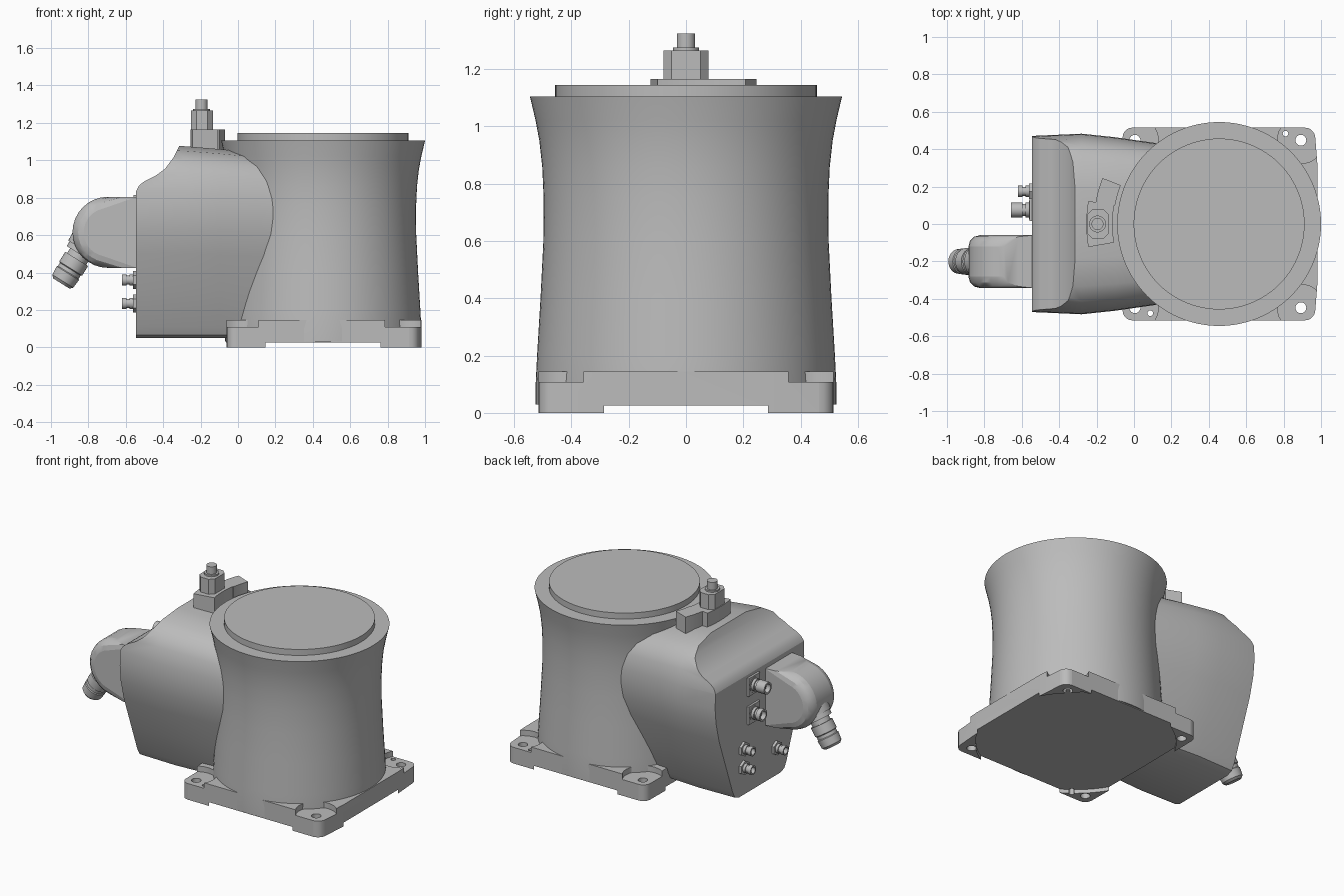
import bpy, bmesh, math
from mathutils import Vector, Matrix

if "Cube" in bpy.data.objects:
    bpy.data.objects.remove(bpy.data.objects["Cube"])

grey = bpy.data.materials.new("cast_grey")
grey.use_nodes = True
COLOUR = (0.5, 0.5, 0.5, 1)
grey.diffuse_color = COLOUR
grey.node_tree.nodes["Principled BSDF"].inputs["Base Color"].default_value = COLOUR


def finish(name, bm, angle=30):
    bmesh.ops.recalc_face_normals(bm, faces=bm.faces)
    mesh = bpy.data.meshes.new(name)
    bm.to_mesh(mesh)
    bm.free()
    mesh.materials.append(grey)
    ob = bpy.data.objects.new(name, mesh)
    bpy.context.collection.objects.link(ob)
    smooth(ob, angle)
    return ob


def activate(ob):
    bpy.ops.object.select_all(action='DESELECT')
    ob.select_set(True)
    bpy.context.view_layer.objects.active = ob


def smooth(ob, angle=30):
    activate(ob)
    bpy.ops.object.shade_smooth_by_angle(angle=math.radians(angle))


def loft(name, rings, angle=30):
    """Skin a list of equally long closed rings and cap both ends."""
    bm = bmesh.new()
    rows = [[bm.verts.new(p) for p in ring] for ring in rings]
    n = len(rows[0])
    for a, b in zip(rows, rows[1:]):
        for i in range(n):
            j = (i + 1) % n
            bm.faces.new((a[i], a[j], b[j], b[i]))
    bm.faces.new(rows[0])
    bm.faces.new(rows[-1])
    return finish(name, bm, angle)


def lathe(name, profile, origin, axis=(0, 0, 1), sides=32):
    """Turn (radius, height) points around an axis."""
    turn = Vector((0, 0, 1)).rotation_difference(Vector(axis)).to_matrix()
    rings = []
    for r, h in profile:
        ring = []
        for i in range(sides):
            t = math.tau * i / sides
            ring.append(Vector(origin) + turn @ Vector((r * math.cos(t), r * math.sin(t), h)))
        rings.append(ring)
    return loft(name, rings)


def slab(name, outline, z0, z1):
    return loft(name, [[(x, y, z) for x, y in outline] for z in (z0, z1)])


def side_slab(name, outline, y0, y1):
    return loft(name, [[(x, y, z) for x, z in outline] for y in (y0, y1)])


def bevel(ob, width, segments, test):
    """Round only the edges that pass a test."""
    bm = bmesh.new()
    bm.from_mesh(ob.data)
    edges = [e for e in bm.edges if test(e.verts[0].co, e.verts[1].co)]
    bmesh.ops.bevel(bm, geom=edges, offset=width, segments=segments, profile=0.5, affect='EDGES')
    bm.to_mesh(ob.data)
    bm.free()
    smooth(ob)


def cut(ob, cutters):
    for c in cutters:
        c.hide_render = True
        mod = ob.modifiers.new("cut", 'BOOLEAN')
        mod.object, mod.operation, mod.solver = c, 'DIFFERENCE', 'EXACT'
        activate(ob)
        bpy.ops.object.modifier_apply(modifier=mod.name)
        bpy.data.objects.remove(c)
    smooth(ob)


def upright(a, b):
    return abs(a.z - b.z) > 0.01 and (a - b).xy.length < 0.001


CX = 0.455

# Waisted column with a raised mounting disc
lathe("column", [(0.525, 0.03), (0.525, 0.1), (0.52, 0.2), (0.508, 0.4), (0.498, 0.6),
                 (0.497, 0.75), (0.502, 0.86), (0.512, 0.95), (0.525, 1.02), (0.545, 1.105)],
      (CX, 0, 0), sides=96)
lathe("top_disc", [(0.457, 1.09), (0.457, 1.145)], (CX, 0, 0), sides=96)

# Foot plate with relieved underside, lowered bolt seats and holes
plate = slab("foot_plate", [(-0.06, -0.515), (0.965, -0.515), (0.982, -0.3), (0.982, 0.3),
                            (0.965, 0.515), (-0.06, 0.515), (-0.065, 0)], 0, 0.145)
bevel(plate, 0.05, 5, lambda a, b: upright(a, b) and abs(a.y) > 0.5)
cutters = [lathe("relief_cutter", [(0.6, -0.1), (0.6, 0.025)], (CX, 0, 0), sides=96)]
for x in (0.005, 0.892):
    for y in (-0.448, 0.448):
        cutters.append(lathe("seat_cutter", [(0.125, 0.108), (0.125, 0.3)], (x, y, 0)))
        cutters.append(lathe("bolt_cutter", [(0.029, -0.1), (0.029, 0.3)], (x, y, 0)))
for x, y in ((0.81, 0.483), (0.087, -0.477)):
    cutters.append(lathe("dowel_cutter", [(0.015, -0.1), (0.015, 0.3)], (x, y, 0), sides=16))
cut(plate, cutters)

# Cable housing behind the column, narrowing towards it
half = [(0.225, 0.05), (0.265, 0.065), (0.29, 0.11), (0.36, 0.3), (0.435, 0.5), (0.468, 0.63),
        (0.478, 0.73), (0.474, 0.83), (0.452, 0.93), (0.41, 1.0), (0.33, 1.05), (0.18, 1.075)]
section = half + [(-y, z) for y, z in reversed(half)]
rings = []
for x, wide, drop in ((-0.545, 0.985, -0.01), (-0.28, 1.01, 0), (-0.1, 0.97, 0.015),
                      (0.1, 0.91, 0.035), (0.4, 0.8, 0.09)):
    rings.append([(x, y * wide, z - drop * max(0, z - 0.3) / 0.775) for y, z in section])
housing = loft("cable_housing", rings)
scoop = side_slab("scoop_cutter", [(-0.6, 0.8), (-0.545, 0.835), (-0.53, 0.865), (-0.5, 0.888),
                                   (-0.44, 0.918), (-0.39, 0.955), (-0.345, 1.015),
                                   (-0.31, 1.085), (-0.3, 1.2), (-0.6, 1.2)], -0.7, 0.7)
cut(housing, [scoop])


# Curved bracket on the housing, following the column rim
def arc_band(name, r0, r1, a0, a1, z0, z1):
    angles = [math.radians(180 - a0 - (a1 - a0) * i / 8) for i in range(9)]
    pts = [(CX + r0 * math.cos(t), r0 * math.sin(t)) for t in angles]
    pts += [(CX + r1 * math.cos(t), r1 * math.sin(t)) for t in reversed(angles)]
    return slab(name, pts, z0, z1)


arc_band("bracket_block", 0.57, 0.71, -10, 10, 1.03, 1.165)
arc_band("bracket_arm", 0.565, 0.67, 10, 21.5, 1.03, 1.165)

# Release post and its plunger
post = slab("release_post", [(-0.25, -0.078), (-0.135, -0.078), (-0.135, 0.078), (-0.25, 0.078)],
            1.15, 1.265)
bevel(post, 0.028, 1, upright)
lathe("plunger", [(0.045, 1.25), (0.045, 1.275), (0.032, 1.275), (0.032, 1.325)], (-0.195, 0, 0))

# Elbow connector block with a rounded outer end
outline = [(-0.54, 0.425), (-0.54, 0.805)]
for i in range(17):
    t = math.radians(90 + 180 * i / 16)
    outline.append((-0.695 + 0.19 * math.cos(t), 0.615 + 0.19 * math.sin(t)))
elbow = side_slab("elbow_block", outline, -0.342, -0.06)
bevel(elbow, 0.06, 3, lambda a, b: abs(a.y - b.y) < 0.001 and max(a.x, b.x) < -0.69)

# Angled plug: neck, grooves and end collar
lathe("elbow_plug", [(0.1, 0), (0.09, 0.13), (0.082, 0.13), (0.082, 0.16), (0.06, 0.16),
                     (0.06, 0.19), (0.072, 0.19), (0.072, 0.25), (0.065, 0.255), (0.065, 0.275),
                     (0.07, 0.28), (0.066, 0.33), (0.052, 0.345)],
      (-0.762, -0.2, 0.634), (-0.53, 0, -0.85))


# Sockets on the rear face
def socket(name, y, z, length, r, flange, sides):
    lathe(name + "_flange", [(flange, 0), (flange, 0.022)], (-0.54, y, z), (-1, 0, 0), sides)
    lathe(name, [(r, 0), (r, 0.04), (r * 0.8, 0.04), (r * 0.8, 0.055), (r, 0.055), (r, length),
                 (r * 0.7, length), (r * 0.7, length - 0.03)], (-0.54, y, z), (-1, 0, 0), 24)


for i, (y, z) in enumerate(((0.175, 0.36), (0.175, 0.235), (-0.17, 0.235))):
    socket(f"small_socket_{i + 1}", y, z, 0.08, 0.03, 0.048, 6)
for i, (z, length) in enumerate(((0.755, 0.118), (0.565, 0.085))):
    socket(f"large_socket_{i + 1}", 0.075, z, length, 0.04, 0.05, 24)
    bpy.ops.mesh.primitive_cube_add(size=1, location=(-0.547, 0.075, z))
    base = bpy.context.object
    base.name = f"socket_base_{i + 1}"
    base.scale = (0.025, 0.12, 0.12)
    base.data.materials.append(grey)
